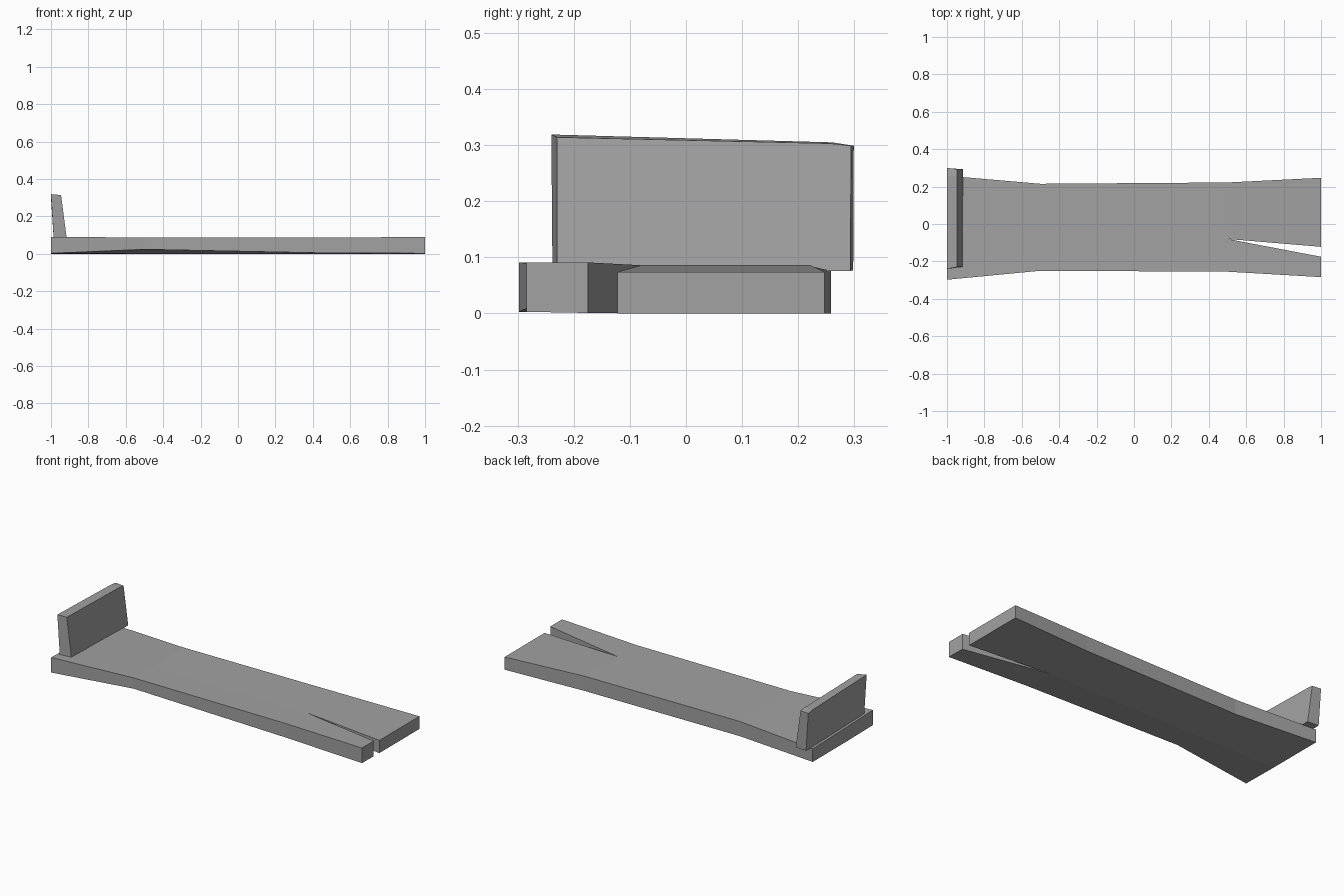
import bpy, bmesh

if "Cube" in bpy.data.objects:
    bpy.data.objects.remove(bpy.data.objects["Cube"])

grey = bpy.data.materials.new("plain grey")
grey.diffuse_color = (0.36, 0.36, 0.36, 1)
grey.use_nodes = True
grey.node_tree.nodes["Principled BSDF"].inputs["Base Color"].default_value = grey.diffuse_color


def add_part(name, bm):
    bmesh.ops.remove_doubles(bm, verts=bm.verts, dist=0.0005)
    bmesh.ops.recalc_face_normals(bm, faces=bm.faces)
    mesh = bpy.data.meshes.new(name)
    bm.to_mesh(mesh)
    bm.free()
    mesh.materials.append(grey)
    bpy.context.collection.objects.link(bpy.data.objects.new(name, mesh))


def loft(bm, sections, skip=None, cap_start=True, cap_end=True):
    """Join four-point sections; skip names a (segment, side) left open."""
    rings = [[bm.verts.new(p) for p in s] for s in sections]
    for i, (a, b) in enumerate(zip(rings, rings[1:])):
        for j in range(4):
            if (i, j) not in (skip or ()):
                k = (j + 1) % 4
                bm.faces.new((a[j], a[k], b[k], b[j]))
    if cap_start:
        bm.faces.new(rings[0])
    if cap_end:
        bm.faces.new(rings[-1])


def section(x, outer, inner):
    """Outer and inner edges are (y, bottom z, top z)."""
    (yo, bo, to), (yi, bi, ti) = outer, inner
    return [(x, yo, bo), (x, yi, bi), (x, yi, ti), (x, yo, to)]


# Waisted plank: front and back strips share a middle line, then split apart
xs = (-1, -0.5, 0.5, 1)
front = [(-0.298, 0.003, 0.091), (-0.25, 0.024, 0.087), (-0.255, 0.004, 0.086), (-0.284, 0.003, 0.091)]
mid_front = [(-0.08, 0, 0.085), (-0.08, 0, 0.086), (-0.08, 0, 0.086), (-0.175, 0.001, 0.091)]
mid_back = mid_front[:3] + [(-0.122, 0, 0.074)]
back = [(0.258, 0, 0.076), (0.215, 0, 0.086), (0.222, 0, 0.086), (0.247, 0, 0.074)]
plank = bmesh.new()
inner_walls = {(0, 1), (1, 1)}
for outer, inner in ((front, mid_front), (back, mid_back)):
    loft(plank, [section(x, o, i) for x, o, i in zip(xs, outer, inner)], inner_walls)
add_part("split_plank", plank)

# Upright end panel: tapered, leaning outward
panel = bmesh.new()
loft(panel, [
    [(-0.985, -0.238, 0.076), (-0.915, -0.23, 0.076), (-0.946, -0.23, 0.314), (-1, -0.24, 0.319)],
    [(-0.985, 0.258, 0.076), (-0.915, 0.255, 0.076), (-0.946, 0.257, 0.303), (-1, 0.26, 0.305)],
    [(-0.985, 0.298, 0.077), (-0.915, 0.293, 0.076), (-0.946, 0.294, 0.299), (-1, 0.299, 0.299)],
])
add_part("end_panel", panel)
